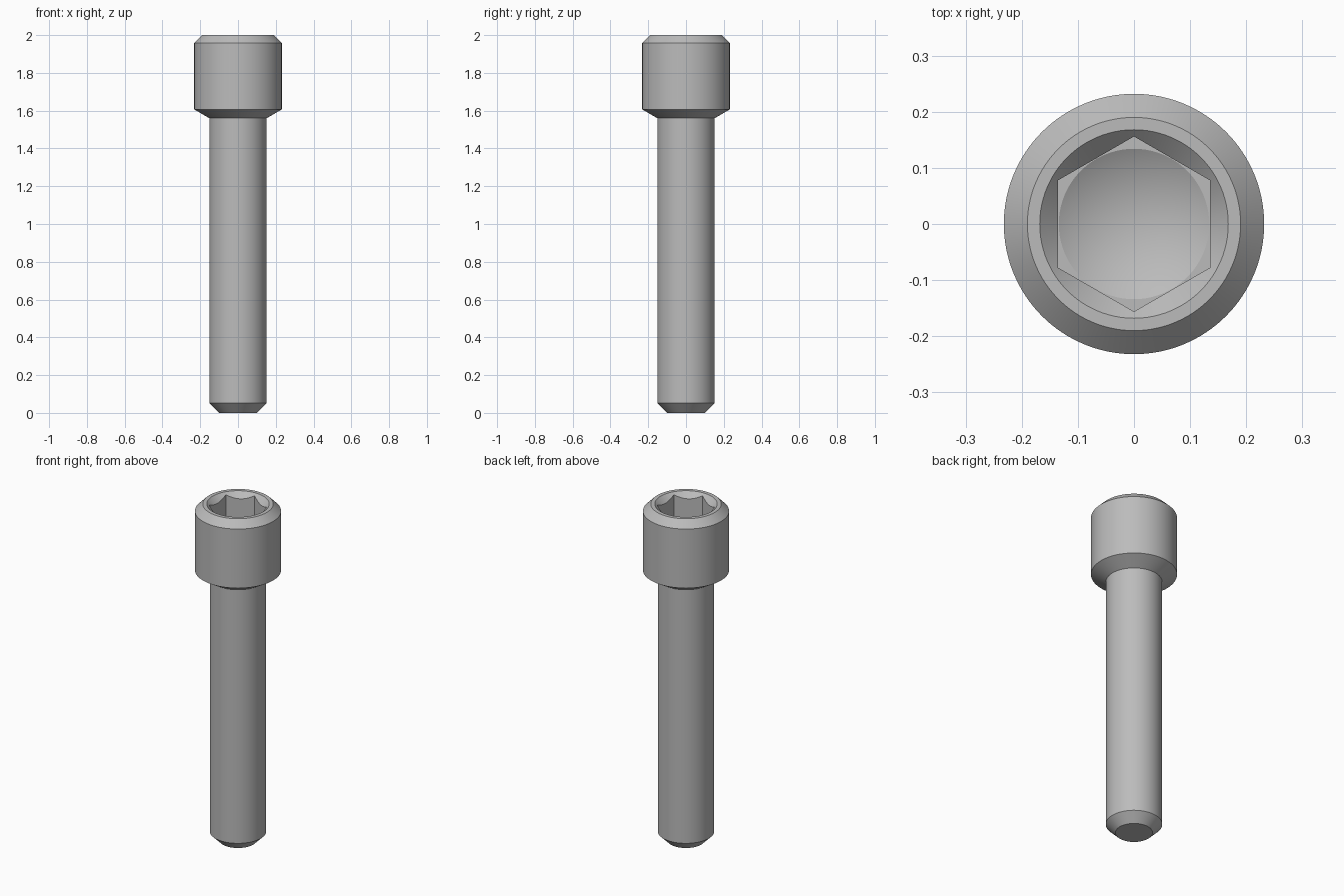
import bpy, bmesh, math

cube = bpy.data.objects.get("Cube")
if cube:
    bpy.data.objects.remove(cube, do_unlink=True)

steel = bpy.data.materials.new("steel_grey")
steel.use_nodes = True
GREY = (0.50, 0.50, 0.50, 1.0)
steel.diffuse_color = GREY
steel.node_tree.nodes["Principled BSDF"].inputs["Base Color"].default_value = GREY


def lathe(name, profile, sides=128, turn=0.0):
    """Closed solid turned about z from (radius, height) points, bottom to top."""
    bm = bmesh.new()
    rings = []
    for r, z in profile:
        if r == 0:
            rings.append([bm.verts.new((0, 0, z))])
            continue
        angles = [turn + math.tau * i / sides for i in range(sides)]
        rings.append([bm.verts.new((r * math.cos(a), r * math.sin(a), z)) for a in angles])
    for low, high in zip(rings, rings[1:]):
        for i in range(sides):
            j = (i + 1) % sides
            if len(low) == 1:
                bm.faces.new((low[0], high[j], high[i]))
            else:
                bm.faces.new((low[i], low[j], high[j], high[i]))
    for ring in (rings[0], rings[-1]):
        if len(ring) > 1:
            bm.faces.new(ring)
    bmesh.ops.recalc_face_normals(bm, faces=bm.faces)
    mesh = bpy.data.meshes.new(name)
    bm.to_mesh(mesh)
    bm.free()
    mesh.materials.append(steel)
    obj = bpy.data.objects.new(name, mesh)
    bpy.context.collection.objects.link(obj)
    return obj


# Chamfered shank and head, turned as one piece
screw = lathe("socket_head_screw", [
    (0.10, 0.0), (0.152, 0.052), (0.152, 1.56),
    (0.232, 1.607), (0.232, 1.958), (0.19, 2.0)])

# Socket: countersunk mouth, hexagonal recess, drilled conical bottom
FLOOR = 1.78
cutters = [
    lathe("countersink_cutter", [(0.118, 1.95), (0.178, 2.01)]),
    lathe("hex_cutter", [(0.156, FLOOR), (0.156, 2.1)], 6, math.pi / 6),
    lathe("drill_cutter", [(0, FLOOR - 0.077), (0.134, FLOOR), (0.134, FLOOR + 0.05)]),
]

bpy.ops.object.select_all(action="DESELECT")
bpy.context.view_layer.objects.active = screw
screw.select_set(True)
for cutter in cutters:
    cutter.hide_render = True
    cut = screw.modifiers.new(cutter.name, "BOOLEAN")
    cut.operation = "DIFFERENCE"
    cut.solver = "EXACT"
    cut.object = cutter
    bpy.ops.object.modifier_apply(modifier=cut.name)
    bpy.data.objects.remove(cutter, do_unlink=True)

bpy.ops.object.shade_smooth_by_angle(angle=math.radians(20))
